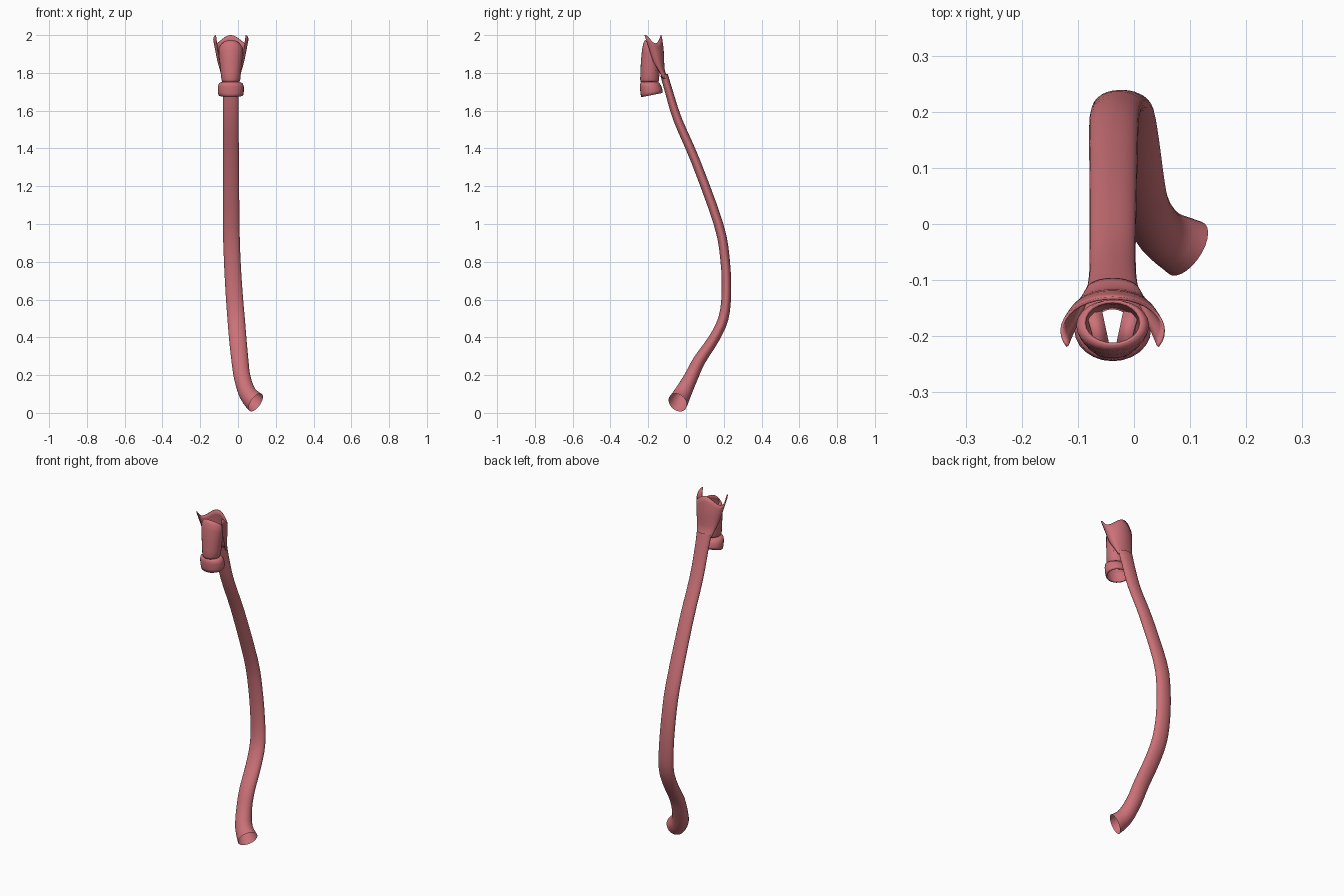
import bpy, math
from mathutils import Vector

if "Cube" in bpy.data.objects:
    bpy.data.objects.remove(bpy.data.objects["Cube"])

CX = -0.038  # mid line of the upper parts

pink = bpy.data.materials.new("tissue pink")
pink.diffuse_color = (0.60, 0.165, 0.185, 1)
pink.use_nodes = True
pink.node_tree.nodes["Principled BSDF"].inputs["Base Color"].default_value = pink.diffuse_color


def make(name, rows, closed=True, wall=0.0, angle=50):
    """Skin a list of point rows into a smooth sheet or tube."""
    n = len(rows[0])
    verts = [tuple(p) for r in rows for p in r]
    faces = []
    for i in range(len(rows) - 1):
        for j in range(n if closed else n - 1):
            k = (j + 1) % n
            faces.append((i * n + j, i * n + k, (i + 1) * n + k, (i + 1) * n + j))
    me = bpy.data.meshes.new(name)
    me.from_pydata(verts, [], faces)
    me.materials.append(pink)
    ob = bpy.data.objects.new(name, me)
    bpy.context.collection.objects.link(ob)
    bpy.ops.object.select_all(action='DESELECT')
    ob.select_set(True)
    bpy.context.view_layer.objects.active = ob
    bpy.ops.object.shade_smooth_by_angle(angle=math.radians(angle))
    if wall:
        m = ob.modifiers.new("wall", 'SOLIDIFY')
        m.thickness = wall
        m.offset = 0
    return ob


def smooth(keys, steps):
    """Catmull-Rom through rows of numbers."""
    out = []
    for i in range(len(keys) - 1):
        p = [Vector(keys[min(max(i + d, 0), len(keys) - 1)]) for d in (-1, 0, 1, 2)]
        for s in range(steps):
            t = s / steps
            out.append(0.5 * (2 * p[1] + (p[2] - p[0]) * t
                              + (2 * p[0] - 5 * p[1] + 4 * p[2] - p[3]) * t * t
                              + (3 * p[1] - p[0] - 3 * p[2] + p[3]) * t ** 3))
    out.append(Vector(keys[-1]))
    return out


# long curved tube: x, y, z, half width, half thickness
path = smooth([
    (-0.038, -0.116, 1.79, 0.046, 0.020),
    (-0.038, -0.090, 1.70, 0.042, 0.021),
    (-0.038, -0.043, 1.55, 0.041, 0.023),
    (-0.037, 0.052, 1.33, 0.042, 0.024),
    (-0.036, 0.172, 1.00, 0.044, 0.025),
    (-0.031, 0.206, 0.82, 0.044, 0.025),
    (-0.021, 0.214, 0.64, 0.045, 0.025),
    (-0.010, 0.198, 0.50, 0.046, 0.027),
    (-0.001, 0.146, 0.39, 0.046, 0.029),
    (0.010, 0.072, 0.28, 0.045, 0.033),
    (0.022, 0.027, 0.19, 0.044, 0.037),
    (0.050, -0.017, 0.105, 0.047, 0.046),
    (0.094, -0.044, 0.055, 0.056, 0.054)], 3)
rows = []
for i, p in enumerate(path):
    c = Vector(p[:3])
    t = Vector(path[min(i + 1, len(path) - 1)][:3]) - Vector(path[max(i - 1, 0)][:3])
    if i == len(path) - 1:
        t = Vector((0.73, -0.47, -0.49))
    t.normalize()
    u = (Vector((1, 0, 0)) - t * t.x).normalized()
    v = t.cross(u)
    rows.append([c + u * p[3] * math.cos(a) + v * p[4] * math.sin(a)
                 for a in (2 * math.pi * j / 24 for j in range(24))])
make("long_tube", rows)

# flared funnel, open at the front: z, half width, back y, front y
levels = smooth([(1.77, 0.043, -0.096, -0.122), (1.81, 0.054, -0.114, -0.142),
                 (1.86, 0.068, -0.118, -0.172), (1.92, 0.080, -0.121, -0.195),
                 (1.98, 0.091, -0.132, -0.218)], 2)
rows = []
lim = math.radians(118)
for z, w, yb, yf in levels:
    row = []
    f = max(0, (z - 1.86) / 0.12)
    for j in range(25):
        a = lim * (2 * j / 24 - 1)
        dip = 0.022 * math.cos(3 * a) - 0.002   # wavy upper rim
        row.append((CX + w * math.sin(a),
                    yb - (yb - yf) * (1 - math.cos(a)) / (1 - math.cos(lim)),
                    z + dip * f))
    rows.append(row)
make("flared_funnel", rows, closed=False, wall=0.005)


def ring(z, cy, w, d, back_shift):
    """Oval row whose back side is moved up or down."""
    return [(CX + w * math.cos(a), cy + d * math.sin(a),
             z + back_shift * (0.5 + 0.5 * math.sin(a)))
            for a in (2 * math.pi * j / 24 for j in range(24))]


# front shield tube, with its rim lower at the back
make("front_shield", [ring(1.748, -0.192, 0.040, 0.043, 0.0),
                      ring(1.765, -0.193, 0.047, 0.047, 0.0),
                      ring(1.80, -0.191, 0.050, 0.047, -0.01),
                      ring(1.86, -0.189, 0.055, 0.047, -0.03),
                      ring(1.92, -0.185, 0.060, 0.045, -0.05),
                      ring(1.955, -0.181, 0.062, 0.043, -0.06),
                      ring(1.972, -0.176, 0.050, 0.038, -0.06)], wall=0.006)

# lower collar ring
make("lower_collar", [ring(1.672, -0.181, 0.062, 0.053, 0.022),
                      ring(1.69, -0.182, 0.065, 0.055, 0.018),
                      ring(1.725, -0.188, 0.065, 0.053, 0.006),
                      ring(1.742, -0.192, 0.060, 0.048, 0.002),
                      ring(1.75, -0.192, 0.044, 0.043, 0.0)], wall=0.007)

# pair of inner folds leaving a V-shaped gap
for side, label in ((-1, "left"), (1, "right")):
    make("inner_fold_" + label,
         [[(CX + side * 0.046, -0.160, 1.81), (CX + side * 0.030, -0.222, 1.81)],
          [(CX + side * 0.020, -0.155, 1.80), (CX + side * 0.005, -0.225, 1.80)]],
         closed=False, wall=0.006)
